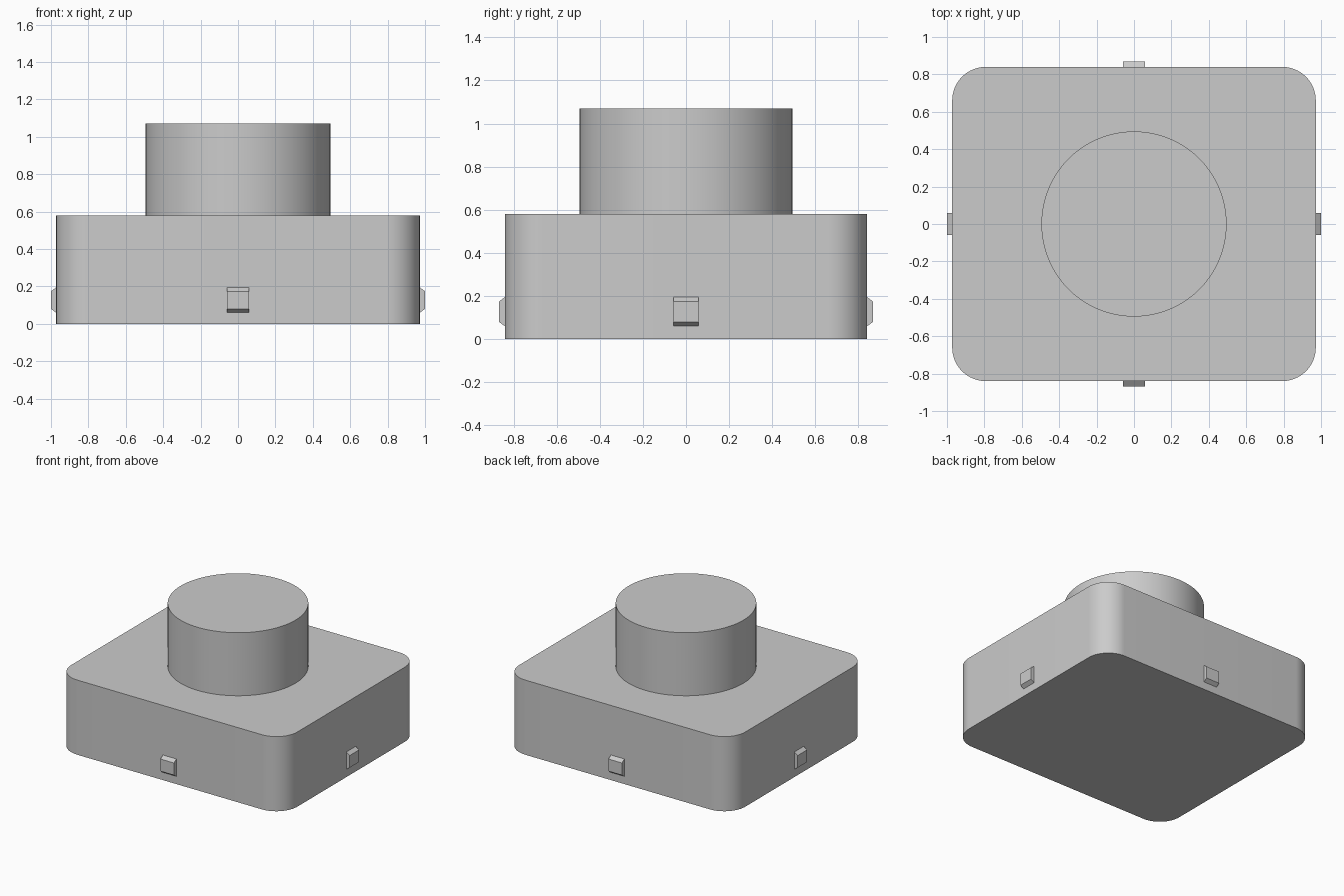
import bpy
import bmesh
from math import pi, cos, sin
from mathutils import Matrix

if "Cube" in bpy.data.objects:
    bpy.data.objects.remove(bpy.data.objects["Cube"], do_unlink=True)

HALF_X, HALF_Y, BODY_H = 0.972, 0.84, 0.58
CORNER_R = 0.18
KNOB_R, KNOB_TOP = 0.495, 1.07

grey = bpy.data.materials.new("plain grey")
grey.use_nodes = True
colour = (0.6, 0.6, 0.6, 1)
grey.diffuse_color = colour
grey.node_tree.nodes["Principled BSDF"].inputs["Base Color"].default_value = colour


def extruded(name, outline, offset, smooth=False):
    """Solid made by pushing a flat outline along an offset."""
    bm = bmesh.new()
    face = bm.faces.new([bm.verts.new(p) for p in outline])
    grown = bmesh.ops.extrude_face_region(bm, geom=[face], use_keep_orig=True)
    new_verts = [g for g in grown["geom"] if isinstance(g, bmesh.types.BMVert)]
    bmesh.ops.translate(bm, verts=new_verts, vec=offset)
    bmesh.ops.recalc_face_normals(bm, faces=bm.faces)
    mesh = bpy.data.meshes.new(name)
    bm.to_mesh(mesh)
    bm.free()
    mesh.materials.append(grey)
    obj = bpy.data.objects.new(name, mesh)
    bpy.context.collection.objects.link(obj)
    if smooth:
        bpy.ops.object.select_all(action="DESELECT")
        obj.select_set(True)
        bpy.context.view_layer.objects.active = obj
        bpy.ops.object.shade_smooth_by_angle(angle=pi / 6)
    return obj


def arc(cx, cy, z, r, start, sweep, steps):
    return [(cx + r * cos(start + sweep * i / steps),
             cy + r * sin(start + sweep * i / steps), z) for i in range(steps + 1)]


# Housing with rounded vertical corners
outline = []
for i, (sx, sy) in enumerate([(1, 1), (-1, 1), (-1, -1), (1, -1)]):
    outline += arc(sx * (HALF_X - CORNER_R), sy * (HALF_Y - CORNER_R), 0,
                   CORNER_R, i * pi / 2, pi / 2, 16)
extruded("housing", outline, (0, 0, BODY_H), smooth=True)

# Round knob on top
circle = arc(0, 0, BODY_H, KNOB_R, 0, 2 * pi, 96)[:-1]
extruded("knob", circle, (0, 0, KNOB_TOP - BODY_H), smooth=True)

# Snap clips with sloped ends, one in the middle of each wall
sides = [("left_clip", 0, HALF_X), ("back_clip", pi / 2, HALF_Y),
         ("right_clip", pi, HALF_X), ("front_clip", -pi / 2, HALF_Y)]
for name, angle, reach in sides:
    profile = [(-0.01, 0.06), (0, 0.06), (0.028, 0.08),
               (0.028, 0.174), (0, 0.195), (-0.01, 0.195)]
    clip = extruded(name, [(reach + d, -0.058, z) for d, z in profile], (0, 0.116, 0))
    clip.data.transform(Matrix.Rotation(angle, 4, "Z"))
